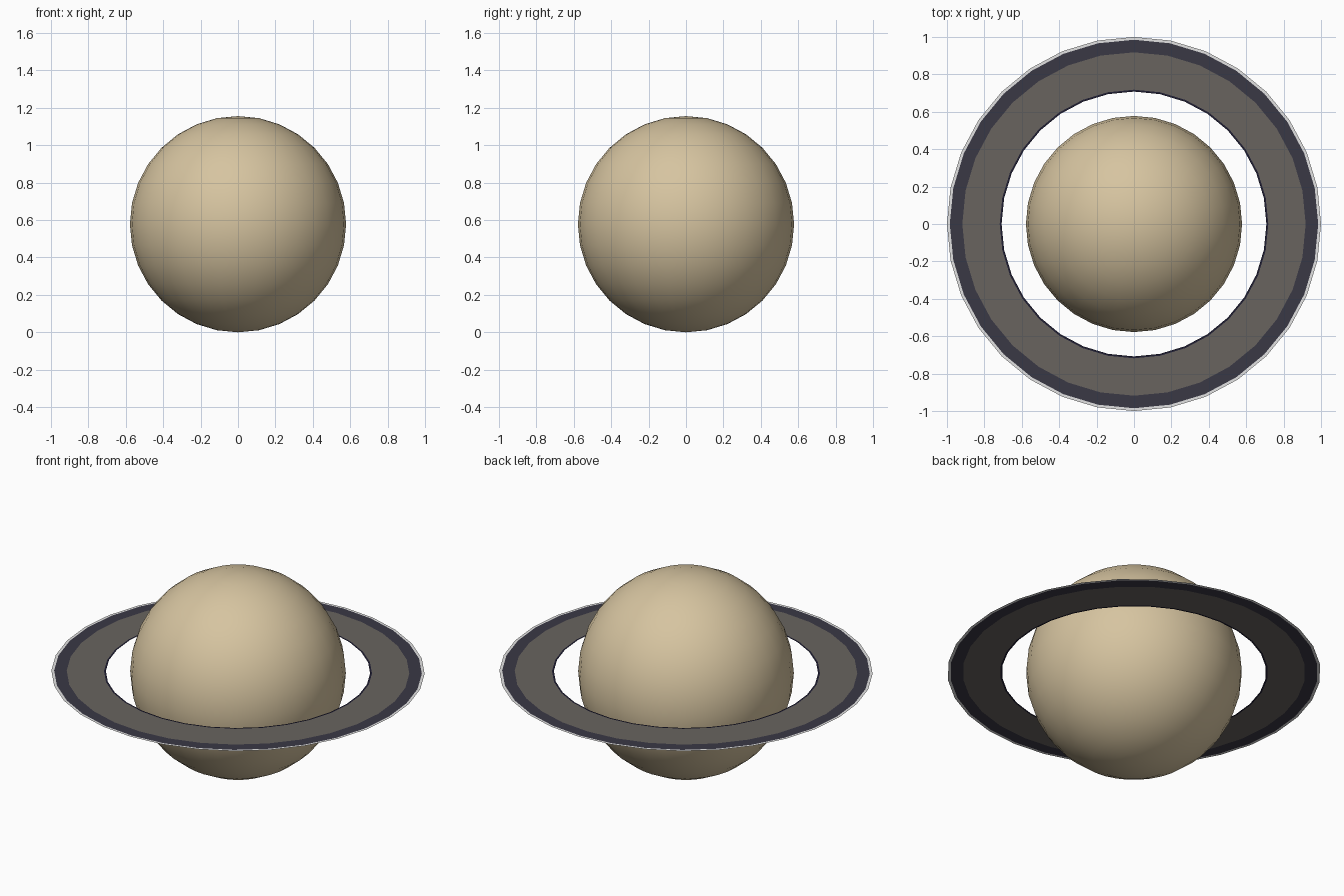
import bpy, bmesh, math

if "Cube" in bpy.data.objects:
    bpy.data.objects.remove(bpy.data.objects["Cube"])

SIDES = 32
RADIUS = 0.578


def material(name, rgb):
    lin = [(c / 255 / 12.92 if c < 10 else ((c / 255 + 0.055) / 1.055) ** 2.4) for c in rgb]
    m = bpy.data.materials.new(name)
    m.diffuse_color = (*lin, 1)
    m.use_nodes = True
    m.node_tree.nodes["Principled BSDF"].inputs["Base Color"].default_value = m.diffuse_color
    return m


sand = material("sand", (214, 196, 160))
grey = material("warm grey", (104, 100, 95))
slate = material("dark slate", (58, 56, 69))
navy = material("dark navy", (32, 30, 52))
pale = material("pale rim", (228, 228, 228))

# Planet globe
bpy.ops.mesh.primitive_uv_sphere_add(segments=SIDES, ring_count=16, radius=RADIUS,
                                     location=(0, 0, RADIUS))
globe = bpy.context.object
globe.name = "planet_globe"
globe.data.materials.append(sand)
bpy.ops.object.shade_smooth()

# Flat ring sheet, divided into concentric colour bands
radii = [0.708, 0.718, 0.918, 0.985, 1.0]
bm = bmesh.new()
loops = []
for r in radii:
    loops.append([bm.verts.new((r * math.cos(2 * math.pi * i / SIDES),
                                r * math.sin(2 * math.pi * i / SIDES), 0))
                  for i in range(SIDES)])
for band in range(len(radii) - 1):
    a, b = loops[band], loops[band + 1]
    for i in range(SIDES):
        j = (i + 1) % SIDES
        face = bm.faces.new((a[i], b[i], b[j], a[j]))
        face.material_index = band
mesh = bpy.data.meshes.new("planet_ring")
bm.to_mesh(mesh)
bm.free()
for m in (navy, grey, slate, pale):
    mesh.materials.append(m)
ring = bpy.data.objects.new("planet_ring", mesh)
ring.location.z = RADIUS
bpy.context.collection.objects.link(ring)
